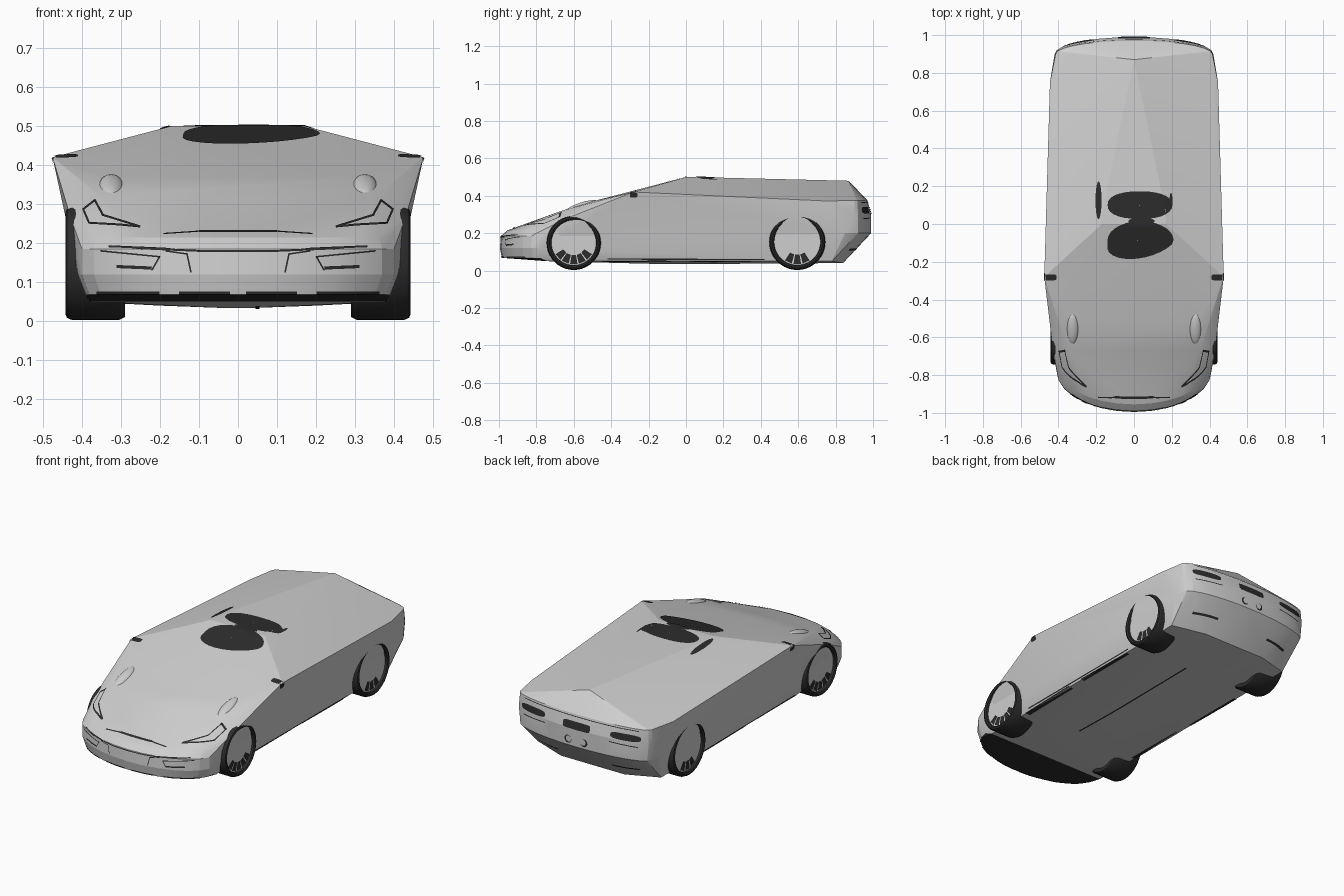
import bpy, bmesh
from math import sin, cos, pi, radians
from mathutils import Vector, Matrix
from mathutils.bvhtree import BVHTree

if "Cube" in bpy.data.objects:
    bpy.data.objects.remove(bpy.data.objects["Cube"], do_unlink=True)


def material(name, value):
    mat = bpy.data.materials.new(name)
    mat.use_nodes = True
    color = (value, value, value, 1)
    mat.diffuse_color = color
    mat.node_tree.nodes["Principled BSDF"].inputs["Base Color"].default_value = color
    return mat


paint = material("light grey paint", 0.62)
black = material("black trim", 0.025)


def finish(name, bm, mats, smooth=None):
    mesh = bpy.data.meshes.new(name)
    bm.to_mesh(mesh)
    bm.free()
    obj = bpy.data.objects.new(name, mesh)
    bpy.context.collection.objects.link(obj)
    for mat in mats:
        mesh.materials.append(mat)
    if smooth:
        bpy.ops.object.select_all(action="DESELECT")
        obj.select_set(True)
        bpy.context.view_layer.objects.active = obj
        bpy.ops.object.shade_smooth_by_angle(angle=radians(smooth))
    return obj


def arc(half_width, y, depth, z, steps=7):
    """Half of a curved bumper line, from the middle to the corner."""
    turns = [pi / 2 * i / steps for i in range(steps + 1)]
    return [(half_width * sin(t), y + depth * cos(t), z) for t in turns]


# Body shell: a faceted wedge wrapped around the bumper curves and key corners
points = [
    (.475, -.28, .42), (.17, .0, .5), (.17, .05, .5), (0, .87, .48),   # roof and belt
    (.445, .75, .372), (.35, -.67, .318), (.34, -.5, .37),              # rear flank, hood
    (.43, -.66, .27), (.437, .72, .26), (.425, .85, .2),                # fenders
    (.38, -.74, .05), (.39, .78, .05), (.04, -.1, .034), (.2, .84, .04),  # floor
]
points += arc(.39, -.78, -.205, .068)
points += arc(.41, -.78, -.215, .12)
points += arc(.41, -.78, -.21, .185)
points += arc(.4, -.76, -.195, .215)
points += arc(.415, .9, .07, .375)
points += arc(.42, .9, .09, .3)
points += arc(.41, .9, .09, .2)
bm = bmesh.new()
for x, y, z in points:
    for side in (1, -1):
        bm.verts.new((x * side, y, z))
bmesh.ops.remove_doubles(bm, verts=bm.verts, dist=.0005)
bmesh.ops.convex_hull(bm, input=bm.verts)
bmesh.ops.delete(bm, geom=[v for v in bm.verts if not v.link_faces], context="VERTS")
bmesh.ops.recalc_face_normals(bm, faces=bm.faces)
for face in bm.faces:
    if face.normal.z < -.6 and face.calc_center_median().y < -.75:
        face.material_index = 1
shell = BVHTree.FromBMesh(bm)
finish("body_shell", bm, [paint, black], 12)

# Views along which trim plates are laid on the shell
LAY = {
    "top": (lambda a, b: Vector((a, b, 3)), Vector((0, 0, -1))),
    "under": (lambda a, b: Vector((a, b, -3)), Vector((0, 0, 1))),
    "front": (lambda a, b: Vector((a, -3, b)), Vector((0, 1, 0))),
    "back": (lambda a, b: Vector((a, 3, b)), Vector((0, -1, 0))),
    "left": (lambda a, b: Vector((3, a, b)), Vector((-1, 0, 0))),
    "right": (lambda a, b: Vector((-3, a, b)), Vector((1, 0, 0))),
}


def lay_rows(name, rows, lay, closed, mat=black, lift=.003):
    """Skin rows of flat points as a thin plate lying on the shell."""
    start, direction = LAY[lay]
    bm = bmesh.new()
    grid = []
    for row in rows:
        line = []
        for a, b in row:
            hit, normal, _, _ = shell.ray_cast(start(a, b), direction)
            line.append(bm.verts.new(hit + normal * lift) if hit else None)
        grid.append(line)
    for low, high in zip(grid, grid[1:]):
        count = len(low)
        for i in range(count if closed else count - 1):
            j = (i + 1) % count
            corners = [low[i], low[j], high[j], high[i]]
            if None not in corners:
                face = bm.faces.new(corners)
                face.normal_update()
                if face.normal.dot(direction) > 0:
                    face.normal_flip()
    return finish(name, bm, [mat])


def plate(name, outline, lay, mat=black, lift=.003):
    ca = sum(p[0] for p in outline) / len(outline)
    cb = sum(p[1] for p in outline) / len(outline)
    rows = [[(ca + (a - ca) * s, cb + (b - cb) * s) for a, b in outline]
            for s in (.02, .25, .5, .75, 1)]
    return lay_rows(name, rows, lay, True, mat, lift)


def oval(a, b, ra, rb, power=1, steps=28):
    def bend(v):
        return abs(v) ** power * (1 if v > 0 else -1)
    turns = [2 * pi * i / steps for i in range(steps)]
    return [(a + ra * bend(cos(t)), b + rb * bend(sin(t))) for t in turns]


def seam(name, path, lay, width=.005):
    """A thin dark line following a path on the shell."""
    left, right = [], []
    for p, q in zip(path, path[1:]):
        p, q = Vector(p), Vector(q)
        across = (q - p).orthogonal().normalized() * width / 2
        for i in range(9):
            mid = p.lerp(q, i / 8)
            left.append(mid - across)
            right.append(mid + across)
    return lay_rows(name, [left, right], lay, False)


def flip(path):
    return [(-a, b) for a, b in path]


# Dark roof patches and the small slivers beside them
plate("roof_patch_rear", oval(.03, .1, .17, .073, .85), "top")
front_patch = [(a - (.06 if b < -.1 else 0) * (-.1 - b) / .09, b)
               for a, b in oval(.035, -.085, .175, .1)]
plate("roof_patch_front", front_patch, "top")
plate("roof_patch_bridge", oval(.04, .015, .07, .02), "top", lift=.005)
plate("roof_sliver_right", oval(-.187, .125, .016, .1), "top")
plate("roof_sliver_left", oval(.195, .12, .008, .045), "top")

# Parts repeated on both sides
for side, word in ((1, "left"), (-1, "right")):
    def both(path):
        return path if side == 1 else flip(path)

    # Mirror stubs on the belt corner
    plate("mirror_top_" + word, both(oval(.443, -.282, .033, .016, .5)), "top")
    plate("mirror_side_" + word, oval(-.28, .404, .02, .013, .5), word)
    # Headlight outline and bump
    lamp = [(.25, .24), (.3, .245), (.38, .25), (.395, .285), (.365, .308),
            (.345, .27), (.25, .24)]
    seam("headlight_outline_" + word, both(lamp), "front")
    bm = bmesh.new()
    bmesh.ops.create_uvsphere(bm, u_segments=20, v_segments=12, radius=1)
    place = Matrix.Translation((.325 * side, -.555, .343)) @ Matrix.Rotation(.3, 4, "X")
    bm.transform(place @ Matrix.Diagonal((.032, .09, .022, 1)))
    finish("hood_bump_" + word, bm, [paint], 40)
    # Front intake lines
    intake = [(.35, .18), (.2, .165), (.22, .13), (.34, .14)]
    seam("intake_outline_" + word, both(intake[:3]), "front", .004)
    seam("intake_slot_" + word, both([(.22, .136), (.31, .14)]), "front", .008)
    seam("bumper_fold_" + word, both([(.185, .18), (.13, .172), (.12, .125)]), "front", .004)
    seam("hood_edge_" + word, both([(.1, .228), (.19, .222)]), "front", .003)
    seam("chin_slot_" + word, both([(.02, .073), (.15, .073)]), "front", .007)
    seam("chin_corner_" + word, both([(.2, .073), (.36, .073)]), "front", .007)
    # Rear lamp, its lower line, exhaust and diffuser mark
    plate("rear_lamp_" + word, both(oval(.29, .322, .085, .018, .6)), "back")
    seam("rear_lamp_line_" + word, both([(.2, .282), (.36, .277)]), "back")
    plate("exhaust_ring_" + word, both(oval(.05, .235, .022, .022)), "back")
    plate("exhaust_tip_" + word, both(oval(.045, .238, .017, .017)), "back", paint, .005)
    seam("diffuser_mark_" + word, both([(.17, .115), (.32, .115)]), "back", .01)
    # Sill lines
    seam("sill_line_" + word, [(-.42, .063), (.42, .06)], word, .006)
    seam("sill_strip_front_" + word, both([(.37, -.45), (.375, -.08)]), "under", .025)
    seam("sill_strip_rear_" + word, both([(.378, .02), (.378, .4)]), "under", .018)

# Centre lines on the nose, tail and floor
seam("bumper_seam", [(-.33, .19), (-.1, .18), (.1, .18), (.33, .19)], "front", .005)
seam("hood_seam", [(-.1, .228), (.1, .228)], "front", .005)
plate("rear_plate", oval(0, .318, .085, .02, .3), "back")
seam("tail_seam", [(-.36, .364), (.36, .364)], "back", .004)
seam("floor_strip", [(.05, -.4), (.05, .5)], "under", .01)


# Wheels: a lathed tyre, a flat rim disc and dark gaps between the spokes
def wheel(name, side, y, radius, spokes):
    hub = Matrix.Translation((0, y, radius + .003))
    profile = [(.29, .8), (.29, .95), (.305, 1), (.425, 1), (.438, .96), (.442, .9),
               (.436, .84), (.42, .82)]
    bm = bmesh.new()
    verts = [bm.verts.new((x * side, 0, r * radius)) for x, r in profile]
    edges = [bm.edges.new(pair) for pair in zip(verts, verts[1:])]
    bmesh.ops.spin(bm, geom=verts + edges, cent=(0, 0, 0), axis=(1, 0, 0),
                   angle=2 * pi, steps=40)
    bmesh.ops.remove_doubles(bm, verts=bm.verts, dist=.0005)
    bmesh.ops.recalc_face_normals(bm, faces=bm.faces)
    bm.transform(hub)
    finish(name + "_tyre", bm, [black], 35)

    bm = bmesh.new()
    turn = Matrix.Rotation(pi / 2, 4, "Y")
    bmesh.ops.create_cone(bm, cap_ends=True, segments=40, radius1=radius * .84,
                          radius2=radius * .84, depth=.12,
                          matrix=hub @ Matrix.Translation((.364 * side, 0, 0)) @ turn)
    finish(name + "_rim", bm, [paint], 35)

    bm = bmesh.new()
    for i in range(spokes):
        angle = pi + (i - (spokes - 1) / 2) * .42
        spin = Matrix.Rotation(angle, 4, "X")
        corners = [(-.012, .45), (.012, .45), (.02, .78), (-.02, .78)]
        face = bm.faces.new([bm.verts.new(hub @ spin @ Vector((.426 * side, b, r * radius)))
                             for b, r in corners])
        face.normal_update()
        if face.normal.x * side < 0:
            face.normal_flip()
    finish(name + "_spoke_gaps", bm, [black])


for side, word in ((1, "left"), (-1, "right")):
    wheel("front_wheel_" + word, side, -.6, .145, 5)
    wheel("rear_wheel_" + word, side, .595, .15, 3)
